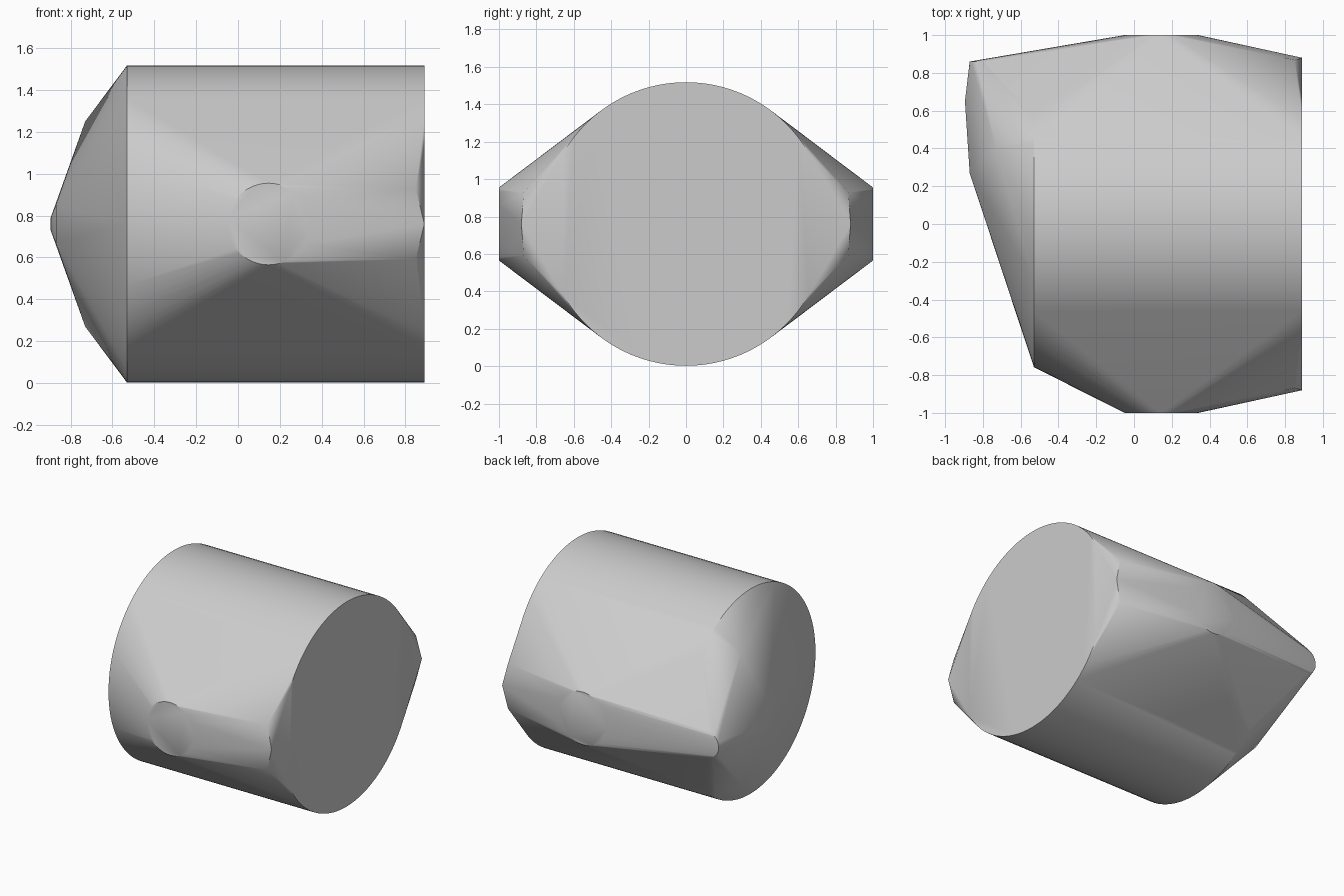
import bpy
import bmesh
from math import cos, sin, pi, radians

if "Cube" in bpy.data.objects:
    bpy.data.objects.remove(bpy.data.objects["Cube"], do_unlink=True)

MID = 0.76        # height of the main axis
points = []


def ring(axis, at, centre, radius, count):
    """Circle of hull points facing along x or y, centred at mid height."""
    for i in range(count):
        a = 2 * pi * i / count
        u, z = centre + radius * cos(a), MID + radius * sin(a)
        points.append((at, u, z) if axis == "x" else (u, at, z))


def mirrored(x, y, rise):
    """Pair of points above and below mid height."""
    points.extend([(x, y, MID + rise), (x, y, MID - rise)])


# Main barrel, between its two end discs
for x in (-0.53, 0.89):
    ring("x", x, 0, 0.758, 96)

# Round side ports and the corners beside the flat end
for side in (-1, 1):
    ring("y", side, 0.145, 0.195, 48)
    points.append((0.89, side * 0.88, MID))
    mirrored(0.85, side * 0.868, 0.167)

# Small rounded port at the rear of the sloping end
ring("y", 0.86, -0.77, 0.1, 32)

# Corners of the sloping end
mirrored(-0.73, 0.4, 0.49)
mirrored(-0.87, 0.27, 0.09)
mirrored(-0.895, 0.65, 0.03)

# Wrap all sections in one taut shell
bm = bmesh.new()
for p in points:
    bm.verts.new(p)
bmesh.ops.convex_hull(bm, input=bm.verts[:])
bmesh.ops.delete(bm, geom=[v for v in bm.verts if not v.link_faces], context="VERTS")
bmesh.ops.dissolve_limit(bm, angle_limit=radians(0.3), verts=bm.verts[:], edges=bm.edges[:])
bmesh.ops.recalc_face_normals(bm, faces=bm.faces[:])
mesh = bpy.data.meshes.new("body_shell")
bm.to_mesh(mesh)
bm.free()
shell = bpy.data.objects.new("body_shell", mesh)
bpy.context.collection.objects.link(shell)

# Plain grey finish
grey = bpy.data.materials.new("light_grey")
grey.use_nodes = True
colour = (0.6, 0.6, 0.6, 1)
grey.diffuse_color = colour
grey.node_tree.nodes["Principled BSDF"].inputs["Base Color"].default_value = colour
mesh.materials.append(grey)

bpy.ops.object.select_all(action="DESELECT")
shell.select_set(True)
bpy.context.view_layer.objects.active = shell
bpy.ops.object.shade_smooth_by_angle(angle=radians(30))
